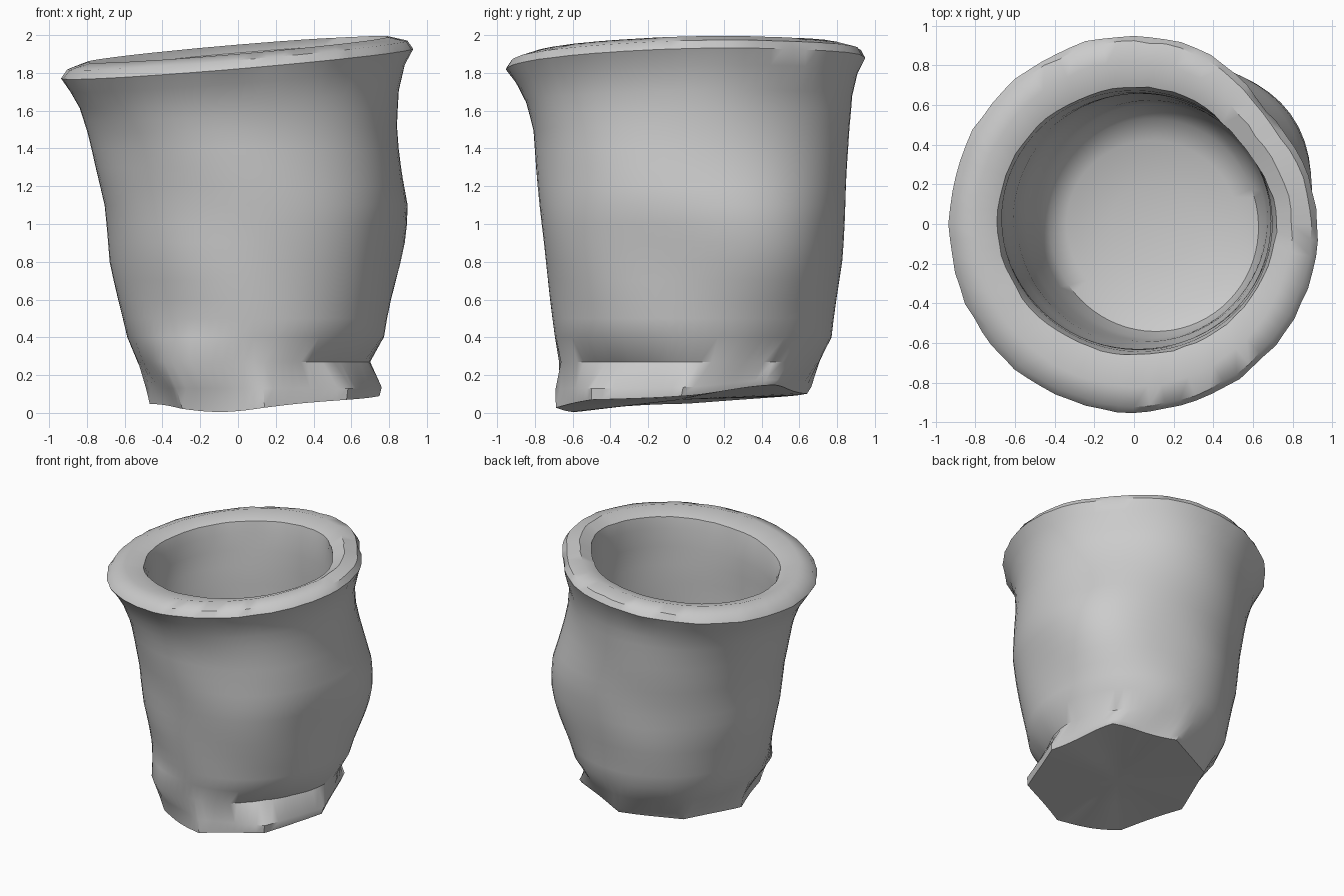
import bpy, bmesh, math, random

if "Cube" in bpy.data.objects:
    bpy.data.objects.remove(bpy.data.objects["Cube"])

random.seed(4)
SEG = 72

# Profile rows: height, min x, max x, min y, max y
OUTSIDE = [
    (0.05, -0.45, 0.73, -0.67, 0.62),
    (0.13, -0.47, 0.74, -0.67, 0.64),
    (0.27, -0.54, 0.71, -0.68, 0.71),
    (0.40, -0.59, 0.76, -0.69, 0.77),
    (0.80, -0.68, 0.81, -0.74, 0.82),
    (1.10, -0.71, 0.86, -0.77, 0.84),
    (1.50, -0.795, 0.84, -0.81, 0.86),
    (1.66, -0.84, 0.85, -0.85, 0.875),
    (1.77, -0.89, 0.88, -0.90, 0.905),
]
RIM = [
    (1.85, -0.935, 0.93, -0.95, 0.95),
    (1.895, -0.90, 0.90, -0.92, 0.92),
    (1.925, -0.80, 0.80, -0.82, 0.82),
    (1.885, -0.69, 0.72, -0.66, 0.69),
]
INSIDE = [
    (1.80, -0.67, 0.70, -0.64, 0.67),
    (1.40, -0.64, 0.70, -0.635, 0.66),
    (0.90, -0.57, 0.69, -0.61, 0.64),
    (0.50, -0.48, 0.67, -0.57, 0.60),
    (0.39, -0.43, 0.63, -0.54, 0.53),
    (0.34, -0.34, 0.53, -0.44, 0.42),
]


def densify(rows, gap):
    """Add in-between rows where the profile has long spans."""
    out = []
    for a, b in zip(rows, rows[1:]):
        n = max(1, round(abs(b[0] - a[0]) / gap))
        out += [tuple(p + (q - p) * i / n for p, q in zip(a, b)) for i in range(n)]
    return out + [rows[-1]]


def bell(d, width):
    return math.exp(-0.5 * (d / width) ** 2)


def angle_gap(a, degrees):
    return (math.degrees(a) - degrees + 180) % 360 - 180


def ring_point(row, a, kind):
    z, x0, x1, y0, y1 = row
    k = 1.0
    if kind == "outside":
        k += 0.15 * bell(angle_gap(a, 33), 21) * bell(z - 0.88, 0.27)    # side bulge
        k -= 0.03 * bell(angle_gap(a, 38), 18) * bell(z - 1.6, 0.15)     # pinch under the lip
        k += 0.06 * bell(angle_gap(a, -45), 22) * bell(z - 0.95, 0.42)   # squarer front corner
        k += 0.10 * bell(angle_gap(a, 232), 16) * bell(z - 0.24, 0.1)    # foot lump
        k += 0.007 * math.sin(3 * a + 4 * z) * math.sin(5 * z + 2 * a)   # hand-made lumps
        if z < 0.2:                                                      # faceted foot
            step = math.pi / 4
            k *= 1.03 * math.cos(step / 2) / math.cos(a % step - step / 2)
            k += 0.04 * bell(angle_gap(a, 45), 14)
        elif z < 0.35:                                                   # chipped waist
            k -= 0.12 * bell(angle_gap(a, -40), 25) + random.uniform(0, 0.015)
    elif kind == "rim":
        k -= 0.06 * bell(angle_gap(a, 38), 16)                           # dented lip
        k += random.uniform(-0.006, 0.006)
    else:
        k += 0.01 * math.sin(2 * a + 9 * z)
    x = (x0 + x1) / 2 + (x1 - x0) / 2 * k * math.cos(a)
    y = (y0 + y1) / 2 + (y1 - y0) / 2 * k * math.sin(a)
    tilt = min(1, max(0, (z - 1.4) / 0.4))                               # sloping mouth
    low = kind == "outside" and z < 0.1
    if kind == "outside" and z < 0.2:                                    # raised back corner
        z += 0.045 * bell(angle_gap(a, 45), 22)
    z += tilt * (0.085 * x + 0.03 * y)
    if low:                                                              # uneven underside
        z += 0.07 * max(0, y) + 0.06 * max(0, x) ** 2
        z -= 0.045 * bell(x + 0.1, 0.22) * bell(y + 0.6, 0.3)
    return x, y, z


clay = bpy.data.materials.new("grey clay")
clay.diffuse_color = (0.6, 0.6, 0.6, 1)
clay.use_nodes = True
clay.node_tree.nodes["Principled BSDF"].inputs["Base Color"].default_value = clay.diffuse_color

# Pot: one continuous skin from the foot, over the rim and down to the inner floor
bm = bmesh.new()
rows = [(r, "outside") for r in densify(OUTSIDE, 0.1)]
rows += [(r, "rim") for r in RIM]
rows += [(r, "inside") for r in densify(INSIDE, 0.15)]
rings = [[bm.verts.new(ring_point(r, 2 * math.pi * i / SEG, kind)) for i in range(SEG)]
         for r, kind in rows]
for lo, hi in zip(rings, rings[1:]):
    for i in range(SEG):
        j = (i + 1) % SEG
        bm.faces.new((lo[i], lo[j], hi[j], hi[i]))

# Underside and inner floor, closed towards their middles
for ring, centre in ((rings[0], (0.13, -0.03, 0.07)), (rings[-1], (0.1, 0, 0.29))):
    mid = bm.verts.new(centre)
    half = [bm.verts.new(v.co.lerp(mid.co, 0.5)) for v in ring]
    for i in range(SEG):
        j = (i + 1) % SEG
        bm.faces.new((ring[i], ring[j], half[j], half[i]))
        bm.faces.new((half[i], half[j], mid))
bmesh.ops.recalc_face_normals(bm, faces=bm.faces)

mesh = bpy.data.meshes.new("pot")
bm.to_mesh(mesh)
bm.free()
mesh.materials.append(clay)
pot = bpy.data.objects.new("pot", mesh)
bpy.context.collection.objects.link(pot)
bpy.context.view_layer.objects.active = pot
pot.select_set(True)
bpy.ops.object.shade_smooth_by_angle(angle=math.radians(40))
